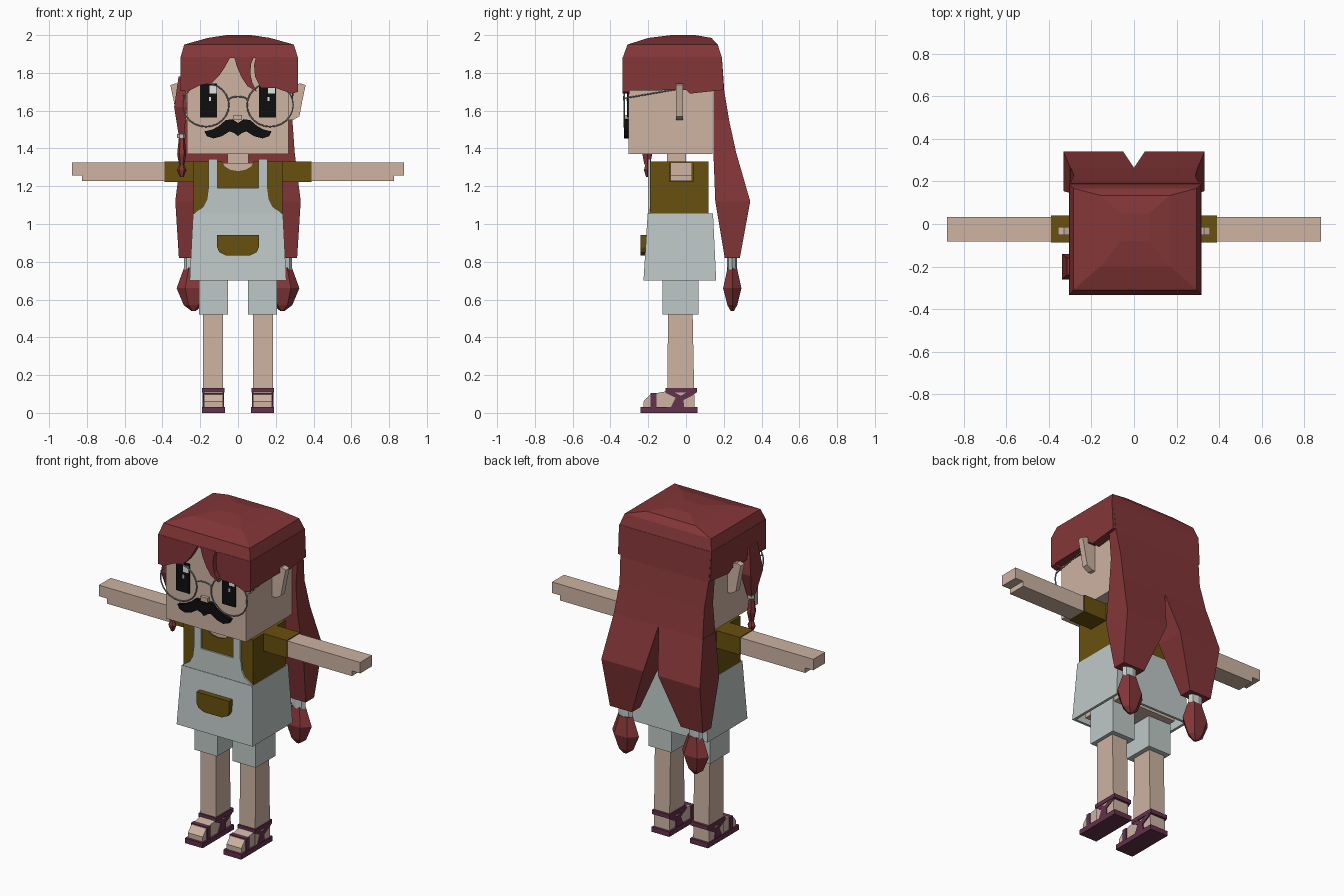
import bpy, bmesh, math

cube = bpy.data.objects.get("Cube")
if cube:
    bpy.data.objects.remove(cube, do_unlink=True)


def material(name, *srgb):
    col = [(c / 255 / 12.92) if c < 11 else ((c / 255 + 0.055) / 1.055) ** 2.4 for c in srgb] + [1]
    m = bpy.data.materials.new(name)
    m.use_nodes = True
    m.diffuse_color = col
    node = m.node_tree.nodes["Principled BSDF"]
    node.inputs["Base Color"].default_value = col
    node.inputs["Roughness"].default_value = 0.9
    return m


HAIR = material("red hair", 132, 54, 56)
SKIN = material("skin", 205, 179, 162)
CLOTH = material("pale grey cloth", 190, 201, 199)
GOLD = material("olive gold", 104, 80, 14)
SANDAL = material("plum leather", 98, 50, 76)
BLACK = material("black", 14, 14, 14)
WHITE = material("white", 225, 228, 230)
METAL = material("grey metal", 140, 150, 150)


def finish(name, bm, mat):
    bmesh.ops.recalc_face_normals(bm, faces=bm.faces)
    me = bpy.data.meshes.new(name)
    bm.to_mesh(me)
    bm.free()
    me.materials.append(mat)
    ob = bpy.data.objects.new(name, me)
    bpy.context.collection.objects.link(ob)
    return ob


def loft(name, rings, mat):
    """Skin a stack of equal-length point rings and cap both ends."""
    bm = bmesh.new()
    vs = [[bm.verts.new(p) for p in r] for r in rings]
    n = len(vs[0])
    for a, b in zip(vs, vs[1:]):
        for i in range(n):
            j = (i + 1) % n
            bm.faces.new((a[i], a[j], b[j], b[i]))
    bm.faces.new(vs[0])
    bm.faces.new(vs[-1])
    return finish(name, bm, mat)


def rect(z, x0, x1, y0, y1):
    return [(x0, y0, z), (x1, y0, z), (x1, y1, z), (x0, y1, z)]


def box(name, x0, x1, y0, y1, z0, z1, mat):
    return loft(name, [rect(z0, x0, x1, y0, y1), rect(z1, x0, x1, y0, y1)], mat)


def plate(name, pts, y0, y1, mat):
    """Outline in x, z pushed through y."""
    return loft(name, [[(x, y, z) for x, z in pts] for y in (y0, y1)], mat)


def side_plate(name, pts, x0, x1, mat):
    """Outline in y, z pushed through x."""
    return loft(name, [[(x, y, z) for y, z in pts] for x in (x0, x1)], mat)


def spindle(name, cx, cy, rows, mat, n=6):
    """Stack of ellipses given as z, x radius, y radius."""
    turn = [2 * math.pi * i / n for i in range(n)]
    return loft(name, [[(cx + rx * math.cos(t), cy + ry * math.sin(t), z) for t in turn]
                       for z, rx, ry in rows], mat)


def tube(name, pts, radius, mat, closed=False):
    cu = bpy.data.curves.new(name, "CURVE")
    cu.dimensions = "3D"
    cu.bevel_depth, cu.bevel_resolution = radius, 1
    sp = cu.splines.new("POLY")
    sp.points.add(len(pts) - 1)
    for p, co in zip(sp.points, pts):
        p.co = (*co, 1)
    sp.use_cyclic_u = closed
    cu.materials.append(mat)
    ob = bpy.data.objects.new(name, cu)
    bpy.context.collection.objects.link(ob)
    bpy.ops.object.select_all(action="DESELECT")
    ob.select_set(True)
    bpy.context.view_layer.objects.active = ob
    bpy.ops.object.convert(target="MESH")


def mirrored(half):
    """Complete an outline that starts and ends at x = 0 or runs across it."""
    return half + [(-x, z) for x, z in reversed(half) if x > 0]


# Head and neck
box("head", -.27, .267, -.305, .14, 1.37, 1.9, SKIN)
box("neck", -.055, .055, -.1, 0, 1.27, 1.38, SKIN)
box("nose", -.025, .022, -.325, -.3, 1.55, 1.578, SKIN)
plate("moustache", mirrored([(0, 1.535), (.03, 1.555), (.065, 1.55), (.1, 1.52), (.135, 1.5),
                             (.178, 1.49), (.165, 1.465), (.13, 1.453), (.085, 1.465),
                             (.045, 1.49), (.02, 1.482), (0, 1.465)]), -.328, -.3, BLACK)

# Hair cap, fringe and side panels
loft("hair_cap", [rect(1.88, -.305, .318, -.335, .19), rect(1.95, -.285, .295, -.31, .168),
                  rect(1.985, -.16, .17, -.2, .135), rect(2, -.06, .07, -.08, .05)], HAIR)
plate("fringe_right", [(-.305, 1.885), (-.305, 1.71), (-.27, 1.7), (-.2, 1.735), (-.14, 1.745),
                       (-.1, 1.785), (-.07, 1.83), (-.045, 1.875), (-.035, 1.885)],
      -.335, -.3, HAIR)
plate("fringe_strand", [(-.02, 1.885), (-.005, 1.83), (.02, 1.775), (.05, 1.73), (.1, 1.7),
                        (.075, 1.75), (.065, 1.8), (.07, 1.85), (.085, 1.885)], -.335, -.3, HAIR)
plate("fringe_left", [(.095, 1.885), (.085, 1.84), (.09, 1.78), (.12, 1.72), (.2, 1.72),
                      (.285, 1.69), (.318, 1.7), (.318, 1.885)], -.335, -.3, HAIR)
for side, x0, x1 in (("left", .26, .318), ("right", -.305, -.26)):
    side_plate(side + "_hair_panel", [(-.335, 1.885), (-.335, 1.705), (0, 1.71), (.02, 1.69),
                                      (.2, 1.71), (.19, 1.885)], x0, x1, HAIR)

# Long hair behind, dividing into two tails
loft("back_hair", [rect(1.885, -.3, .31, .13, .19), rect(1.7, -.295, .3, .145, .203),
                   rect(1.55, -.283, .288, .145, .228), rect(1.38, -.298, .3, .145, .265)], HAIR)

# Braided lock beside the face
loft("side_lock", [rect(1.78, -.315, -.28, -.24, -.16), rect(1.62, -.338, -.27, -.26, -.14),
                   rect(1.475, -.315, -.285, -.22, -.18)], HAIR)
spindle("side_lock_tie", -.3, -.2, [(1.455, .022, .022), (1.477, .022, .022)], CLOTH)
spindle("side_lock_strand", -.298, -.205, [(1.46, .015, .015), (1.37, .024, .03),
                                           (1.315, .014, .018)], HAIR)
spindle("side_lock_tip", -.298, -.205, [(1.315, .012, .012), (1.285, .026, .02),
                                        (1.25, .01, .008)], HAIR)

# Shirt, chest and hips
plate("shirt", mirrored([(0, 1.28), (.04, 1.287), (.07, 1.305), (.085, 1.33), (.235, 1.33),
                         (.235, 1.04), (0, 1.04)]), -.19, .12, GOLD)
box("chest", -.1, .1, -.183, .113, 1.2, 1.322, SKIN)
box("hips", -.2, .2, -.18, .11, .712, 1, SKIN)

# Smock with hollow hem, bib and pocket
loft("smock", [rect(.8, -.235, .235, -.205, .14), rect(.7, -.24, .24, -.21, .145),
               rect(.7, -.256, .256, -.225, .16), rect(1.055, -.238, .238, -.203, .143)], CLOTH)
plate("bib", mirrored([(.238, 1.05), (.22, 1.068), (.185, 1.09), (.165, 1.13), (.157, 1.19)]),
      -.2, -.188, CLOTH)
plate("pocket", mirrored([(.11, .943), (.11, .875), (.098, .85), (.06, .832)]),
      -.242, -.2, GOLD)

# Glasses bridge
tube("glasses_bridge", [(.05 * math.cos(a), -.33, 1.655 + .02 * math.sin(a))
                        for a in (math.pi * i / 8 for i in range(9))], .004, METAL)

for side, s in (("left", 1), ("right", -1)):
    def sbox(name, x0, x1, *rest):
        box(f"{side}_{name}", s * x0, s * x1, *rest)

    # Long tail, tie and tuft
    loft(side + "_tail", [rect(z, s * a, s * b, y0, y1) for z, a, b, y0, y1 in (
        (1.38, 0, .3, .145, .265), (1.12, .05, .332, .155, .34),
        (.82, .165, .313, .205, .285))], HAIR)
    spindle(side + "_tail_tie", s * .238, .243, [(.76, .048, .026), (.825, .048, .026)], CLOTH, 8)
    spindle(side + "_tail_tuft", s * .235, .245, [(.77, .05, .028), (.66, .09, .056),
                                                  (.57, .052, .03), (.54, .012, .01)], HAIR)

    # Ear, eye and glasses
    plate(side + "_ear", [(s * x, z) for x, z in (
        (.25, 1.55), (.29, 1.55), (.325, 1.57), (.342, 1.66), (.358, 1.735), (.33, 1.745),
        (.25, 1.72))], -.052, -.015, SKIN)
    cx = s * .155
    box(side + "_eye", cx - .045, cx + .045, -.312, -.304, 1.565, 1.745, BLACK)
    box(side + "_eye_glint", cx + .005, cx + .042, -.315, -.305, 1.69, 1.732, WHITE)
    box(side + "_eye_spark", cx + .002, cx + .012, -.315, -.305, 1.65, 1.672, WHITE)
    tube(side + "_lens_rim", [(s * .17 + .122 * math.cos(a), -.328, 1.63 + .115 * math.sin(a))
                              for a in (math.pi * i / 12 for i in range(24))], .004, METAL, True)
    tube(side + "_glasses_arm", [(s * .288, -.328, 1.665), (s * .29, -.04, 1.715)], .004, METAL)

    # Arm, sleeve and strap
    sbox("sleeve", .2, .39, -.088, .04, 1.223, 1.33, GOLD)
    sbox("arm", .38, .825, -.082, .032, 1.227, 1.325, SKIN)
    sbox("fingers", .82, .88, -.082, .032, 1.258, 1.325, SKIN)
    sbox("strap", .108, .155, -.2, -.188, 1.18, 1.345, CLOTH)

    # Shorts and leg
    sbox("short", .052, .207, -.125, .065, .52, .81, CLOTH)
    loft(side + "_leg", [rect(.03, s * .08, s * .185, -.1, .045),
                         rect(.53, s * .08, s * .185, -.095, .035)], SKIN)

    # Foot and sandal
    side_plate(side + "_foot", [(-.225, .03), (-.225, .06), (-.19, .098), (-.1, .115),
                                (.04, .115), (.04, .03)], s * .08, s * .18, SKIN)
    sbox("sole", .07, .19, -.24, .06, 0, .03, SANDAL)
    sbox("ankle_strap", .072, .19, -.108, .058, .108, .132, SANDAL)
    sbox("toe_strap", .075, .186, -.187, -.157, .03, .104, SANDAL)
    for part, x in (("inner", .073), ("outer", .179)):
        side_plate(f"{side}_{part}_front_strap", [(-.105, .13), (-.105, .105), (-.055, .08),
                   (-.08, .03), (-.01, .03), (-.015, .085)], s * x, s * (x + .009), SANDAL)
        side_plate(f"{side}_{part}_heel_strap", [(-.03, .09), (-.03, .06), (.03, .09),
                   (.058, .11), (.058, .13), (.02, .118)], s * x, s * (x + .009), SANDAL)
